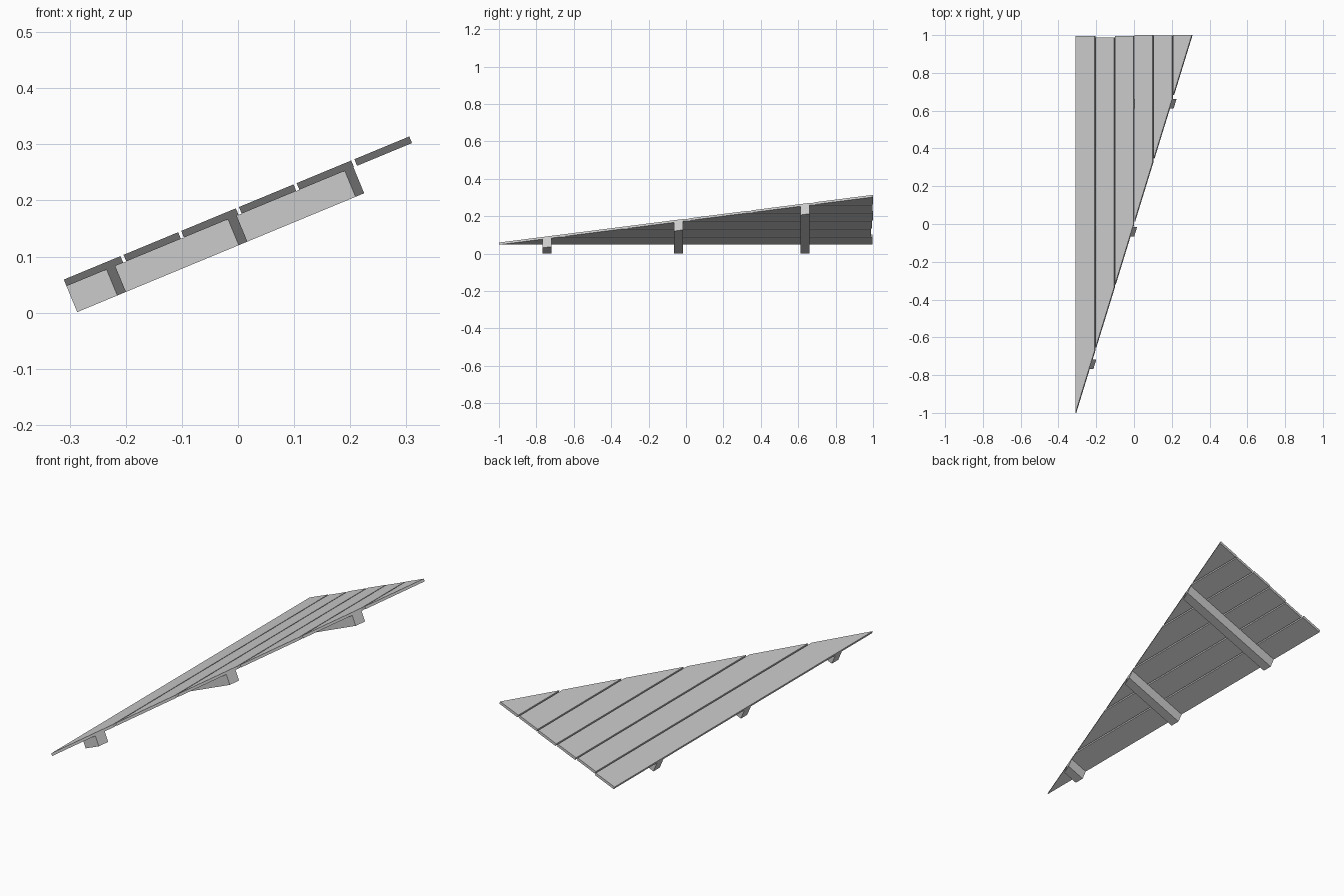
import bpy, bmesh, math

if "Cube" in bpy.data.objects:
    bpy.data.objects.remove(bpy.data.objects["Cube"])

ANGLE = math.radians(22.5)
LENGTH = 0.6665          # width of the panel along the slope
BOARD, BATTEN = 0.0127, 0.050
CS, SN = math.cos(ANGLE), math.sin(ANGLE)
ORIGIN = (-0.3105, (BOARD + BATTEN) * CS + 0.001)


def place(u, y, n):
    """Panel coordinates (up slope, along, normal) to world."""
    return (ORIGIN[0] + u * CS - n * SN, y, ORIGIN[1] + u * SN + n * CS)


def cut_y(u):
    return -1 + 2 * u / LENGTH


def cut_u(y):
    return (y + 1) * LENGTH / 2


def slab(name, outline, top, bottom):
    """Extrude a flat (u, y) outline between two depths below the roof plane."""
    bm = bmesh.new()
    lo = [bm.verts.new(place(u, y, bottom)) for u, y in outline]
    hi = [bm.verts.new(place(u, y, top)) for u, y in outline]
    bm.faces.new(hi)
    bm.faces.new(lo[::-1])
    for i in range(len(lo)):
        j = (i + 1) % len(lo)
        bm.faces.new((lo[i], lo[j], hi[j], hi[i]))
    bmesh.ops.recalc_face_normals(bm, faces=bm.faces)
    mesh = bpy.data.meshes.new(name)
    bm.to_mesh(mesh)
    bm.free()
    bpy.context.collection.objects.link(bpy.data.objects.new(name, mesh))


# Roof boards: cut along the diagonal, slightly uneven at the back
back_ends = [0.996, 0.988, 0.995, 1.0, 0.997, 1.0]
starts = [0] + [0.004 + 0.1113 * i for i in range(1, 6)]
ends = [s - 0.006 for s in starts[1:]] + [LENGTH]
for i, (a, b, back) in enumerate(zip(starts, ends, back_ends)):
    outline = [(a, cut_y(a)), (b, cut_y(b)), (b, back), (a, back)]
    if back - cut_y(b) < 1e-4:
        outline.pop(2)   # last board ends in a point
    slab(f"roof_board_{i + 1}", outline, 0, -BOARD)

# Support battens underneath, ends cut flush with the diagonal
for i, y in enumerate((-0.768, -0.065, 0.611)):
    y2 = y + 0.05
    slab(f"batten_{i + 1}", [(0, y), (cut_u(y), y), (cut_u(y2), y2), (0, y2)],
         -BOARD, -BOARD - BATTEN)
